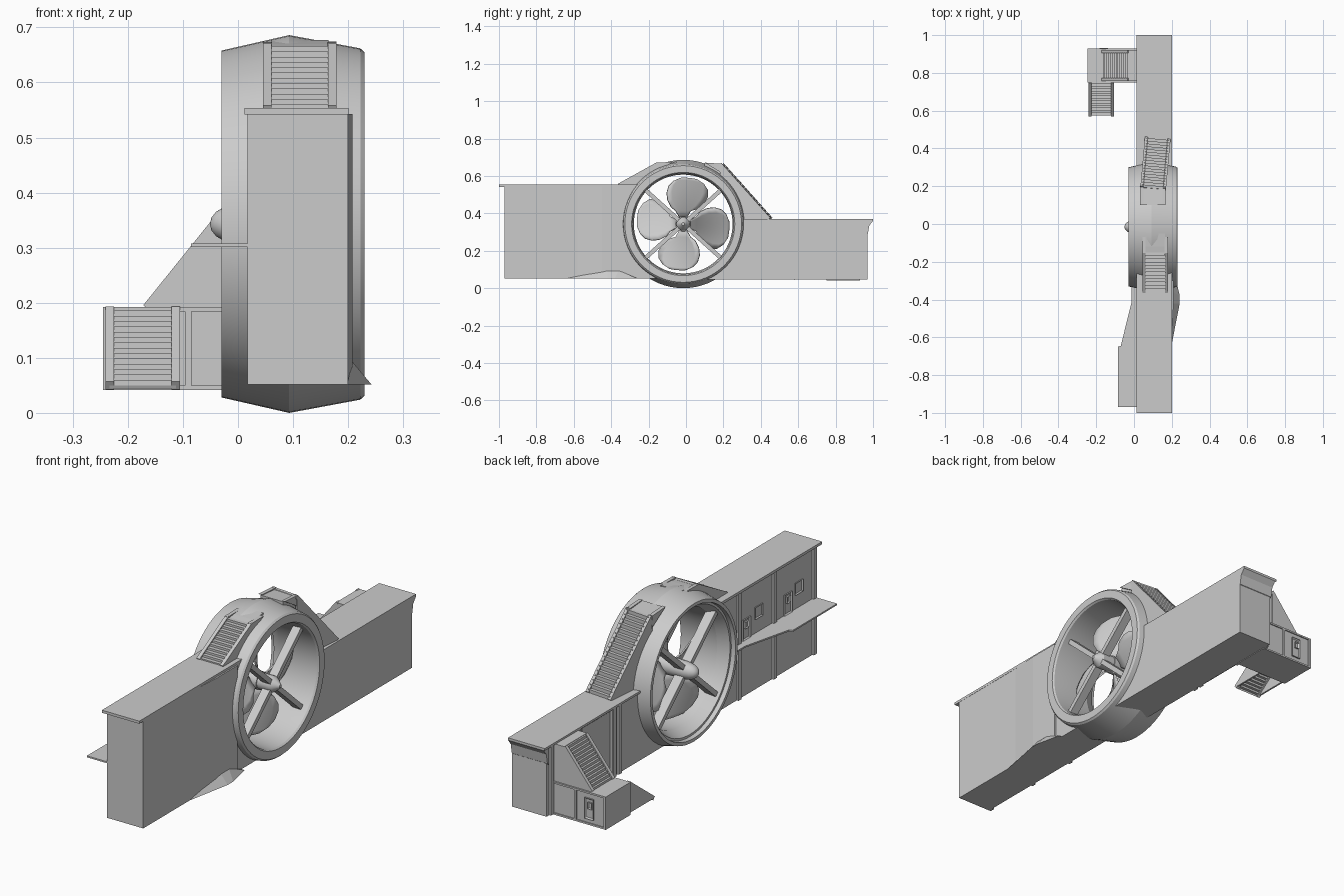
import bpy, bmesh, math
from mathutils import Vector, Matrix

if "Cube" in bpy.data.objects:
    bpy.data.objects.remove(bpy.data.objects["Cube"])

CY, CZ = -0.015, 0.343          # fan axis position


def finish(name, bm, smooth=None, mat=None):
    if mat:
        bm.transform(mat)
    bmesh.ops.recalc_face_normals(bm, faces=bm.faces)
    me = bpy.data.meshes.new(name)
    bm.to_mesh(me)
    bm.free()
    ob = bpy.data.objects.new(name, me)
    bpy.context.collection.objects.link(ob)
    if smooth:
        bpy.ops.object.select_all(action='DESELECT')
        ob.select_set(True)
        bpy.context.view_layer.objects.active = ob
        bpy.ops.object.shade_smooth_by_angle(angle=math.radians(smooth))
    return ob


def prism(name, pts, axis, lo, hi, mat=None):
    """Extrude a 2D outline along an axis."""
    put = {'x': lambda a, b, t: (t, a, b),
           'y': lambda a, b, t: (a, t, b),
           'z': lambda a, b, t: (a, b, t)}[axis]
    bm = bmesh.new()
    f = bm.faces.new([bm.verts.new(put(a, b, lo)) for a, b in pts])
    r = bmesh.ops.extrude_face_region(bm, geom=[f], use_keep_orig=True)
    vs = [g for g in r['geom'] if isinstance(g, bmesh.types.BMVert)]
    bmesh.ops.translate(bm, verts=vs, vec=put(0, 0, hi - lo))
    return finish(name, bm, mat=mat)


def box(name, x0, x1, y0, y1, z0, z1, mat=None):
    return prism(name, [(x0, y0), (x1, y0), (x1, y1), (x0, y1)], 'z', z0, z1, mat)


def panel(name, c, size, normal, inset=0.008, depth=0.006):
    """Framed panel: a box whose outer face is inset and recessed."""
    bm = bmesh.new()
    bmesh.ops.create_cube(bm, size=1, matrix=Matrix.Translation(c) @ Matrix.Diagonal((*size, 1)))
    n = Vector(normal)
    f = [f for f in bm.faces if f.normal.dot(n) > 0.9]
    bmesh.ops.inset_region(bm, faces=f, thickness=inset)
    bmesh.ops.translate(bm, verts=f[0].verts, vec=-n * depth)
    return finish(name, bm)


def lathe(name, prof, closed, steps=64, smooth=22):
    """Spin (x, radius) points around the fan axis."""
    bm = bmesh.new()
    rings = []
    for i in range(steps):
        a = 2 * math.pi * i / steps
        rings.append([bm.verts.new((x, CY + r * math.cos(a), CZ + r * math.sin(a))) for x, r in prof])
    n = len(prof)
    for i in range(steps):
        p, q = rings[i], rings[(i + 1) % steps]
        for j in range(n if closed else n - 1):
            k = (j + 1) % n
            bm.faces.new((p[j], p[k], q[k], q[j]))
    bmesh.ops.remove_doubles(bm, verts=bm.verts, dist=1e-5)
    return finish(name, bm, smooth)


def stair(name, base, ang, run, rise, width, n, foot=None):
    """Stair climbing along local +x: side panels, rails and treads.
    foot = lower outline of the side panels."""
    m = Matrix.Translation(base) @ Matrix.Rotation(ang, 4, 'Z')
    w, L = width / 2, math.hypot(run, rise)
    ux, uz = -rise / L * 0.009, run / L * 0.009
    side = [(0, 0)] + (foot or [(run, 0)]) + [(run, rise)]
    for s, tag in ((-1, 'a'), (1, 'b')):
        e = sorted((s * w, s * (w - 0.008)))
        prism(name + '_side_' + tag, side, 'y', *e, m)
        e = sorted((s * w, s * (w - 0.016)))
        prism(name + '_rail_' + tag, [(-ux, -uz), (run - ux, rise - uz), (run + ux, rise + uz),
                                      (ux, uz)], 'y', *e, m)
    pts = [(0, 0)]
    for i in range(n):
        pts += [(run * i / n, rise * (i + 1) / n), (run * (i + 1) / n, rise * (i + 1) / n)]
    pts += [(a + 0.003, b - 0.006) for a, b in reversed(pts)]
    prism(name + '_treads', pts, 'y', -w + 0.008, w - 0.008, m)


def arc(r, a0, a1, n=24):
    return [(CY + r * math.cos(a0 + (a1 - a0) * i / n), CZ + r * math.sin(a0 + (a1 - a0) * i / n))
            for i in range(n + 1)]


# Fan duct
lathe('duct_ring', [(-0.03, 0.315), (0.093, 0.343), (0.222, 0.319), (0.23, 0.312), (0.23, 0.276),
                    (0.222, 0.27), (0.13, 0.264), (0.04, 0.266), (-0.01, 0.288), (-0.01, 0.298),
                    (-0.03, 0.3)], True)

# Walls either side, their inner ends curved to the duct
R = 0.305
up, dn = math.asin((0.545 - CZ) / R), math.asin((0.052 - CZ) / R)
prism('tall_wall', [(-0.97, 0.052), (-0.97, 0.545)] + arc(R, math.pi - up, math.pi - dn), 'x', 0.026, 0.2)
up, dn = math.asin((0.365 - CZ) / R), math.asin((0.045 - CZ) / R)
prism('low_wall', [(0.97, 0.045), (0.97, 0.365)] + arc(R, up, dn), 'x', 0.026, 0.2)

# Wall caps
box('tall_wall_cap', 0.012, 0.201, -1, -0.25, 0.542, 0.554)
prism('low_wall_flare', [(0.96, 0.28), (0.972, 0.29), (0.98, 0.335), (1, 0.36), (1, 0.37), (0.96, 0.37)],
      'x', 0.02, 0.2)
box('low_wall_cap', 0.014, 0.2, 0.29, 1.0, 0.361, 0.371)

# Bulge on the outer face of the tall wall
prism('wall_bulge', [(0.19, -0.58), (0.2, -0.58), (0.208, -0.45), (0.208, -0.3), (0.19, -0.3)], 'z', 0.053, 0.543)
bm = bmesh.new()
for x, y, z in [(0.199, -0.64, 0.052), (0.242, -0.42, 0.052), (0.242, -0.38, 0.052), (0.215, -0.26, 0.052),
                (0.199, -0.26, 0.052), (0.206, -0.42, 0.095), (0.206, -0.36, 0.095)]:
    bm.verts.new((x, y, z))
bmesh.ops.convex_hull(bm, input=bm.verts)
finish('wall_bulge_foot', bm)

# Stairs over the duct shoulders (panels cut clear of the duct opening) and landings on top
stair('tall_side_stair', (0.112, -0.36, 0.55), math.pi / 2, 0.21, 0.116, 0.134, 12,
      [(0.12, 0), (0.16, 0.033), (0.21, 0.062)])
stair('low_side_stair', (0.125, 0.45, 0.37), -math.pi / 2 - 0.09, 0.262, 0.292, 0.136, 18,
      [(0.155, 0), (0.175, 0.073), (0.208, 0.14), (0.262, 0.207)])
prism('tall_side_landing', [(-0.16, 0.664), (-0.12, 0.67), (-0.05, 0.677), (-0.05, 0.64), (-0.16, 0.62)],
      'x', 0.06, 0.164)
prism('low_side_landing', [(0.19, 0.66), (0.1, 0.668), (0.1, 0.64), (0.19, 0.59)], 'x', 0.045, 0.157)
for i, (a, b) in enumerate(((0.045, 0.062), (0.162, 0.179))):
    prism(f'tall_landing_rail_{i}', [(-0.165, 0.62), (-0.16, 0.672), (-0.07, 0.674)], 'x', a, b)
    prism(f'low_landing_rail_{i}', [(0.2, 0.61), (0.195, 0.665), (0.1, 0.671)], 'x', a - 0.012, b - 0.012)

# Propeller hub, spinner and support struts on both sides of the blades
lathe('spinner', [(-0.051, 0), (-0.048, 0.012), (-0.04, 0.022), (-0.025, 0.031), (0, 0.037),
                  (0.09, 0.04), (0.13, 0.04), (0.13, 0)], False, 32, 35)
lathe('rear_hub', [(0.12, 0), (0.12, 0.036), (0.19, 0.036), (0.2, 0.03), (0.225, 0.008), (0.225, 0)],
      False, 24, 30)
for i in range(4):
    m = (Matrix.Translation((0, CY, CZ)) @ Matrix.Rotation(math.radians(42 if i % 2 == 0 else -42)
         + math.pi * (i // 2), 4, 'X'))
    box(f'front_strut_{i}', 0.0, 0.045, 0.025, 0.28, -0.011, 0.011, m)
    box(f'rear_strut_{i}', 0.155, 0.195, 0.025, 0.268, -0.011, 0.011, m)

# Four wide twisted blades: (radius, half width, sideways skew)
SECT = [(0.03, 0.022, 0.0), (0.07, 0.05, 0.0), (0.11, 0.086, 0.008), (0.15, 0.113, 0.016),
        (0.185, 0.123, 0.024), (0.215, 0.115, 0.03), (0.235, 0.088, 0.032), (0.248, 0.045, 0.034)]
for i in range(4):
    bm = bmesh.new()
    rows = []
    for r, w, s in SECT:
        pitch = math.radians(44 - 90 * r)
        row = []
        for j in range(9):
            c = (j / 4 - 1) * w + s
            z = math.sqrt(max(r * r - (c * 0.8) ** 2, 0.0004)) if r > 0.1 else r
            row.append(bm.verts.new((-c * math.sin(pitch), c * math.cos(pitch), z)))
        rows.append(row)
    for p, q in zip(rows, rows[1:]):
        for j in range(8):
            bm.faces.new((p[j], p[j + 1], q[j + 1], q[j]))
    m = Matrix.Translation((0.105, CY, CZ)) @ Matrix.Rotation(math.pi / 2 * i, 4, 'X')
    ob = finish(f'blade_{i}', bm, 40, m)
    mod = ob.modifiers.new('thickness', 'SOLIDIFY')
    mod.thickness, mod.offset = 0.007, 0

# Walkway along the inner face of the tall wall
prism('walkway', [(0.03, -0.97), (-0.085, -0.97), (-0.085, -0.65), (-0.07, -0.645), (-0.012, -0.41),
                  (-0.012, -0.325), (0.03, -0.325)], 'z', 0.301, 0.308)

# Wall ribs, doors and windows
for i, (y, z0, z1) in enumerate([(-0.959, 0.052, 0.545), (-0.415, 0.052, 0.545), (-0.67, 0.052, 0.545),
                                 (0.49, 0.045, 0.37), (0.45, 0.045, 0.37), (0.745, 0.045, 0.37),
                                 (0.94, 0.045, 0.37)]):
    box(f'wall_rib_{i}', 0.017, 0.03, y - 0.011, y + 0.011, z0, z1)
for i, y in enumerate((-0.47, -0.77)):
    panel(f'wall_door_{i}', (0.026, y, 0.355), (0.012, 0.055, 0.095), (-1, 0, 0))
    panel(f'wall_door_hatch_{i}', (0.025, y, 0.375), (0.014, 0.025, 0.03), (-1, 0, 0), 0.005)
for i, y in enumerate((-0.56, -0.85)):
    panel(f'wall_window_{i}', (0.026, y, 0.4), (0.01, 0.055, 0.055), (-1, 0, 0))
panel('low_wall_panel', (0.024, 0.615, 0.205), (0.01, 0.22, 0.31), (-1, 0, 0), 0.012)

# Entrance block with door, upper stair to the wall and lower stair to the ground
box('entry_block', -0.241, 0.03, 0.755, 0.925, 0.042, 0.186)
for i, z in enumerate((0.042, 0.184)):
    box(f'entry_block_trim_{i}', -0.245, 0.025, 0.75, 0.93, z, z + 0.008)
for i, x in enumerate((-0.239, -0.09)):
    box(f'entry_corner_post_{i}', x - 0.006, x + 0.006, 0.75, 0.93, 0.042, 0.19)
panel('entry_door', (-0.16, 0.926, 0.115), (0.045, 0.01, 0.095), (0, 1, 0))
panel('entry_door_hatch', (-0.165, 0.927, 0.13), (0.022, 0.01, 0.03), (0, 1, 0), 0.005)
stair('upper_stair', (-0.165, 0.84, 0.19), 0, 0.137, 0.17, 0.165, 14)
box('upper_stair_landing', -0.03, 0.03, 0.758, 0.922, 0.19, 0.362)
stair('lower_stair', (-0.173, 0.575, 0.05), math.pi / 2, 0.178, 0.136, 0.136, 14)
